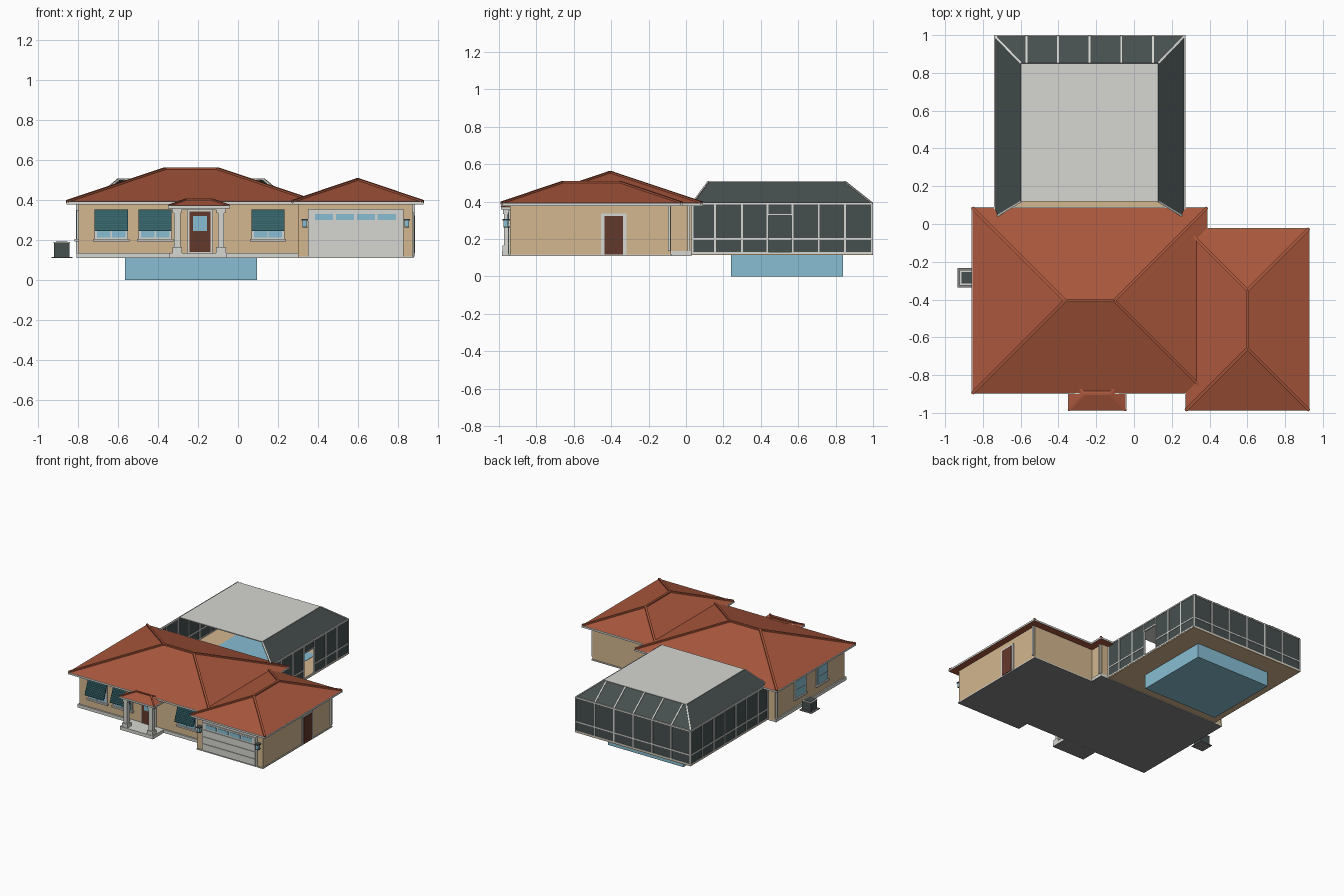
import bpy, bmesh
from mathutils import Vector, Matrix

cube = bpy.data.objects.get("Cube")
if cube:
    bpy.data.objects.remove(cube)


def material(name, r, g, b):
    lin = [(c / 255 / 12.92 if c < 11 else ((c / 255 + 0.055) / 1.055) ** 2.4) for c in (r, g, b)]
    m = bpy.data.materials.new(name)
    m.use_nodes = True
    m.diffuse_color = (*lin, 1)
    m.node_tree.nodes["Principled BSDF"].inputs["Base Color"].default_value = (*lin, 1)
    return m


TILE = material("terracotta_tile", 170, 87, 60)
TAN = material("tan_stucco", 211, 183, 143)
WHITE = material("off_white_trim", 214, 214, 209)
BLUE = material("water_blue", 135, 190, 212)
DARK = material("dark_screen", 70, 79, 79)
DOOR = material("brown_door", 100, 56, 43)
TEAL = material("teal_shutter", 53, 100, 107)
GREY = material("concrete_grey", 132, 132, 132)


def finish(name, bm, *mats):
    bmesh.ops.recalc_face_normals(bm, faces=bm.faces)
    mesh = bpy.data.meshes.new(name)
    bm.to_mesh(mesh)
    bm.free()
    for m in mats:
        mesh.materials.append(m)
    ob = bpy.data.objects.new(name, mesh)
    bpy.context.collection.objects.link(ob)
    return ob


def add_box(bm, x, y, z):
    mid = Vector(((a + b) / 2 for a, b in (x, y, z)))
    size = Vector((b - a for a, b in (x, y, z)))
    bmesh.ops.create_cube(bm, size=1, matrix=Matrix.Translation(mid) @ Matrix.Diagonal((*size, 1)))


def box(name, x, y, z, mat, under=None):
    """Box from x, y and z ranges, with an optional second colour underneath."""
    bm = bmesh.new()
    add_box(bm, x, y, z)
    ob = finish(name, bm, mat, under or mat)
    for p in ob.data.polygons:
        p.material_index = int(p.normal.z < -0.5)
    return ob


def bars(name, segments, w, mat):
    """Square bars joining pairs of points."""
    bm = bmesh.new()
    for a, b in segments:
        a, b = Vector(a), Vector(b)
        d = b - a
        rot = d.to_track_quat('Z', 'Y').to_matrix().to_4x4()
        bmesh.ops.create_cube(bm, size=1, matrix=Matrix.Translation((a + b) / 2) @ rot
                              @ Matrix.Diagonal((w, w, d.length, 1)))
    return finish(name, bm, mat)


def panel(name, points, mat):
    bm = bmesh.new()
    bm.faces.new([bm.verts.new(p) for p in points])
    ob = finish(name, bm, mat)
    mod = ob.modifiers.new("thickness", 'SOLIDIFY')
    mod.thickness, mod.offset = 0.004, 0
    return ob


def hip_roof(name, x, y, z, top, cap):
    """Hip roof over a rectangle, with gutter and ridge caps."""
    box(name + "_gutter", x, y, (z - 0.014, z), WHITE, TILE)
    (x0, x1), (y0, y1) = (x[0] + 0.004, x[1] - 0.004), (y[0] + 0.004, y[1] - 0.004)
    h = min(x1 - x0, y1 - y0) / 2
    eave = [(x0, y0, z), (x1, y0, z), (x1, y1, z), (x0, y1, z)]
    r0, r1 = (x0 + h, y0 + h, top), (x1 - h, y1 - h, top)
    wide = x1 - x0 > y1 - y0
    ends = [r0, r1, r1, r0] if wide else [r0, r0, r1, r1]
    bm = bmesh.new()
    base = [bm.verts.new(p) for p in eave]
    a, b = bm.verts.new(r0), bm.verts.new(r1)
    tops = [a, b, b, a] if wide else [a, a, b, b]
    bm.faces.new(base)
    for i in range(4):
        j = (i + 1) % 4
        loop = [base[i], base[j], tops[j]]
        if tops[i] != tops[j]:
            loop.append(tops[i])
        bm.faces.new(loop)
    finish(name, bm, TILE)
    bars(name + "_ridge_caps", [(r0, r1)] + list(zip(eave, ends)), cap, TILE)


# House body and slabs
box("house_walls", (-0.80, 0.33), (-0.84, 0.03), (0.12, 0.38), TAN)
box("garage_walls", (0.30, 0.875), (-0.94, -0.08), (0.115, 0.38), TAN)
box("house_slab", (-0.81, 0.338), (-0.852, 0.03), (0.11, 0.135), WHITE, GREY)
box("garage_slab", (0.30, 0.88), (-0.945, -0.075), (0.109, 0.118), WHITE, GREY)
box("porch_slab", (-0.345, -0.055), (-0.985, -0.84), (0.109, 0.135), WHITE, GREY)

# Roofs
hip_roof("main_roof", (-0.86, 0.39), (-0.90, 0.09), 0.392, 0.556, 0.016)
hip_roof("garage_roof", (0.27, 0.93), (-0.99, -0.02), 0.392, 0.502, 0.016)
hip_roof("porch_roof", (-0.35, -0.04), (-0.99, -0.81), 0.372, 0.402, 0.011)

# Porch columns with stepped feet, and header
for side, cx in (("right", -0.305), ("left", -0.085)):
    box(side + "_column", (cx - 0.016, cx + 0.016), (-0.973, -0.941), (0.135, 0.36), WHITE)
    box(side + "_column_foot", (cx - 0.024, cx + 0.024), (-0.981, -0.933), (0.135, 0.165), WHITE)
    box(side + "_column_head", (cx - 0.022, cx + 0.022), (-0.979, -0.935), (0.335, 0.36), WHITE)
box("porch_header", (-0.33, -0.06), (-0.978, -0.84), (0.35, 0.36), WHITE)

# Front door
box("front_door_frame", (-0.255, -0.125), (-0.848, -0.84), (0.135, 0.35), WHITE)
box("front_door", (-0.243, -0.137), (-0.853, -0.84), (0.14, 0.342), DOOR)
box("front_door_glass", (-0.225, -0.155), (-0.856, -0.84), (0.245, 0.32), BLUE)
box("front_door_knob", (-0.152, -0.145), (-0.862, -0.84), (0.222, 0.229), WHITE)

# Front windows with louvred shutters propped out at the bottom
for i, cx in enumerate((-0.635, -0.415, 0.15)):
    tag = "front_window_%d" % (i + 1)
    x0, x1 = cx - 0.083, cx + 0.083
    box(tag + "_frame", (x0, x1), (-0.848, -0.84), (0.2, 0.345), WHITE)
    for k in (-1, 1):
        c = cx + k * 0.037
        box(tag + "_glass", (c - 0.034, c + 0.034), (-0.851, -0.84), (0.212, 0.335), BLUE)
    box(tag + "_sill", (x0 - 0.008, x1 + 0.008), (-0.86, -0.84), (0.194, 0.206), WHITE)
    panel(tag + "_shutter", [(x0, -0.85, 0.35), (x1, -0.85, 0.35),
                             (x1, -0.89, 0.25), (x0, -0.89, 0.25)], TEAL)
    rows = [k / 9 for k in range(10)]
    bars(tag + "_louvres", [((x0, -0.85 - 0.04 * t, 0.35 - 0.1 * t),
                             (x1, -0.85 - 0.04 * t, 0.35 - 0.1 * t)) for t in rows], 0.007, TEAL)

# Side windows
for i, cy in enumerate((-0.28, -0.55)):
    tag = "side_window_%d" % (i + 1)
    box(tag + "_frame", (-0.808, -0.80), (cy - 0.07, cy + 0.07), (0.2, 0.35), WHITE)
    for z in ((0.21, 0.27), (0.278, 0.34)):
        box(tag + "_glass", (-0.811, -0.80), (cy - 0.06, cy + 0.06), z, BLUE)
    box(tag + "_sill", (-0.818, -0.80), (cy - 0.078, cy + 0.078), (0.194, 0.206), WHITE)

# Garage door with panel joints and top lights
box("garage_door_frame", (0.35, 0.83), (-0.948, -0.94), (0.118, 0.355), WHITE)
for i in range(4):
    z = 0.12 + i * 0.056
    box("garage_door_panel", (0.363, 0.817), (-0.953, -0.94), (z, z + 0.053), WHITE)
    x = 0.385 + i * 0.105
    box("garage_door_light", (x, x + 0.092), (-0.956, -0.94), (0.3, 0.33), BLUE)

# Lanterns beside the garage door
for x in (0.335, 0.845):
    box("lantern_glass", (x - 0.011, x + 0.011), (-0.975, -0.953), (0.268, 0.298), BLUE)
    box("lantern_cap", (x - 0.016, x + 0.016), (-0.98, -0.94), (0.298, 0.306), DARK)
    box("lantern_base", (x - 0.012, x + 0.012), (-0.976, -0.94), (0.262, 0.268), DARK)

# Garage side door and downspouts
box("side_door_frame", (0.875, 0.881), (-0.455, -0.318), (0.115, 0.337), WHITE)
box("side_door", (0.875, 0.885), (-0.437, -0.336), (0.117, 0.323), DOOR)
for x, y in ((0.88, -0.09), (0.338, 0.015), (-0.806, 0.015)):
    box("downspout", (x - 0.006, x + 0.006), (y - 0.007, y + 0.007), (0.135, 0.38), WHITE)

# Air conditioner
box("cooler_pad", (-0.935, -0.83), (-0.337, -0.232), (0.11, 0.116), GREY)
box("cooler_body", (-0.922, -0.843), (-0.324, -0.245), (0.116, 0.186), DARK)
box("cooler_lid", (-0.924, -0.841), (-0.326, -0.243), (0.186, 0.19), WHITE)
box("cooler_grille", (-0.912, -0.853), (-0.314, -0.255), (0.19, 0.193), DARK)

# Pool deck and pool
box("pool_deck", (-0.74, 0.27), (0.03, 1.0), (0.114, 0.122), TAN)
box("pool", (-0.565, 0.095), (0.24, 0.84), (0.0, 0.124), BLUE)

# Screen enclosure walls, leaving a doorway on the left
L, R, F, B, E, T = -0.737, 0.267, 0.035, 0.995, 0.39, 0.505
side_y = [F, 0.155, 0.30, 0.435, 0.57, 0.71, 0.85, B]
back_x = [L + (R - L) * k / 6 for k in range(7)]


def side_screen(name, x, y0, y1, z0):
    panel(name, [(x, y0, z0), (x, y1, z0), (x, y1, E), (x, y0, E)], DARK)


side_screen("screen_right", L, F, B, 0.122)
side_screen("screen_left_near", R, F, 0.435, 0.122)
side_screen("screen_left_far", R, 0.57, B, 0.122)
side_screen("screen_over_door", R, 0.435, 0.57, 0.33)
panel("screen_back", [(L, B, 0.122), (R, B, 0.122), (R, B, E), (L, B, E)], DARK)

# Sloped screen panels and flat top
l, r, f, b = -0.597, 0.127, 0.12, 0.85
for name, x, xt in (("right", L, l), ("left", R, r)):
    panel("slope_" + name, [(x, F, E), (x, B, E), (xt, b, T), (xt, f, T)], DARK)
panel("slope_back", [(L, B, E), (R, B, E), (r, b, T), (l, b, T)], DARK)
box("enclosure_roof", (l, r), (f, b), (T - 0.003, T + 0.004), WHITE)

# Enclosure frame
frame = []
for x in (L, R):
    frame += [((x, y, 0.122), (x, y, E)) for y in side_y]
    frame += [((x, F, E), (x, B, E)), ((x, F, 0.126), (x, B, 0.126))]
    frame.append(((x, 0.57, 0.2), (x, B, 0.2)))
    frame.append(((x, F, 0.2), (x, 0.435 if x == R else 0.57, 0.2)))
frame.append(((R, 0.435, 0.33), (R, 0.57, 0.33)))
frame += [((x, B, 0.122), (x, B, E)) for x in back_x]
frame += [((L, B, z), (R, B, z)) for z in (0.126, 0.2, E)]
for x, xt in ((L, l), (R, r)):
    frame += [((x, B, E), (xt, b, T)), ((x, F, E), (xt, f, T))]
frame += [((x, B, E), (x, b, T)) for x in back_x[1:-1]]
bars("enclosure_frame", frame, 0.01, WHITE)
